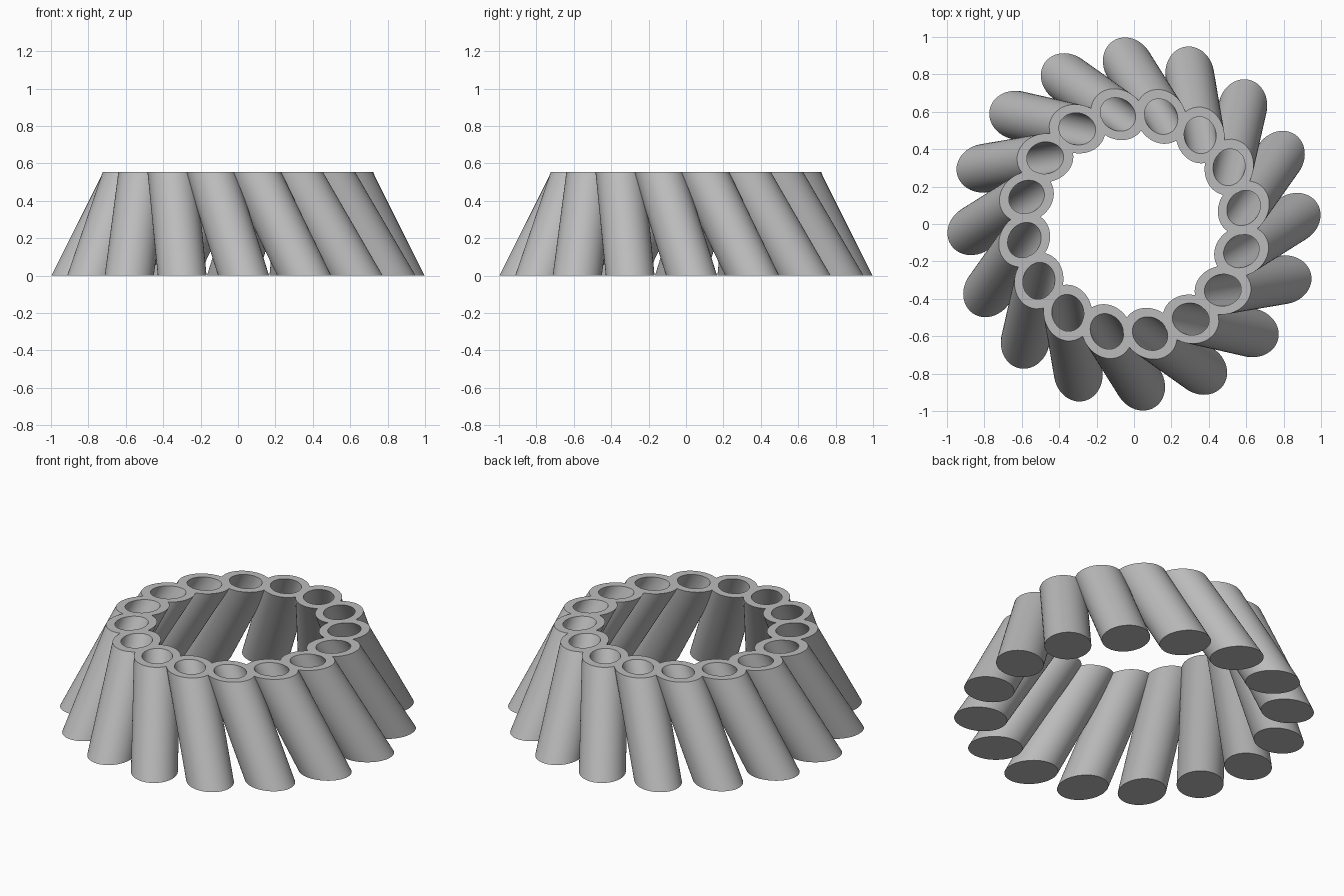
import bpy, bmesh, math
from mathutils import Vector

cube = bpy.data.objects.get("Cube")
if cube:
    bpy.data.objects.remove(cube, do_unlink=True)

COUNT, SIDES = 16, 48
HEIGHT, FLOOR = 0.555, 0.05
OUTER, INNER = 0.13, 0.085

grey = bpy.data.materials.new("light grey")
grey.use_nodes = True
grey.diffuse_color = (0.5, 0.5, 0.5, 1)
grey.node_tree.nodes["Principled BSDF"].inputs["Base Color"].default_value = (0.5, 0.5, 0.5, 1)

# Axis of one leaning tube, from ground to rim
foot = Vector((-0.03, 0.852, 0))
head = Vector((0.145, 0.574, HEIGHT))
lean = head - foot
along = Vector((lean.x, lean.y, 0)).normalized()
across = Vector((-along.y, along.x, 0))
stretch = lean.length / HEIGHT


def section(bm, radius, z):
    """Level slice through the leaning round tube."""
    centre = foot + lean * (z / HEIGHT)
    ring = []
    for i in range(SIDES):
        a = math.tau * i / SIDES
        ring.append(bm.verts.new(centre + along * (radius * stretch * math.cos(a))
                                 + across * (radius * math.sin(a))))
    return ring


# Closed foot, outer wall, flat rim, bore and bore floor
bm = bmesh.new()
rings = [section(bm, r, z) for r, z in
         ((OUTER, 0), (OUTER, HEIGHT), (INNER, HEIGHT), (INNER, FLOOR))]
for low, high in zip(rings, rings[1:]):
    for i in range(SIDES):
        j = (i + 1) % SIDES
        bm.faces.new((low[i], low[j], high[j], high[i]))
bm.faces.new(rings[0][::-1])
bm.faces.new(rings[-1])
bmesh.ops.recalc_face_normals(bm, faces=bm.faces)

# Smooth walls, crisp level edges
for face in bm.faces:
    face.smooth = len({round(v.co.z, 3) for v in face.verts}) > 1
for edge in bm.edges:
    edge.smooth = all(f.smooth for f in edge.link_faces)
mesh = bpy.data.meshes.new("leaning_tube")
bm.to_mesh(mesh)
bm.free()
mesh.materials.append(grey)

# Ring of tubes
for i in range(COUNT):
    tube = bpy.data.objects.new(f"leaning_tube_{i + 1}", mesh)
    tube.rotation_euler.z = math.tau * i / COUNT
    bpy.context.collection.objects.link(tube)
